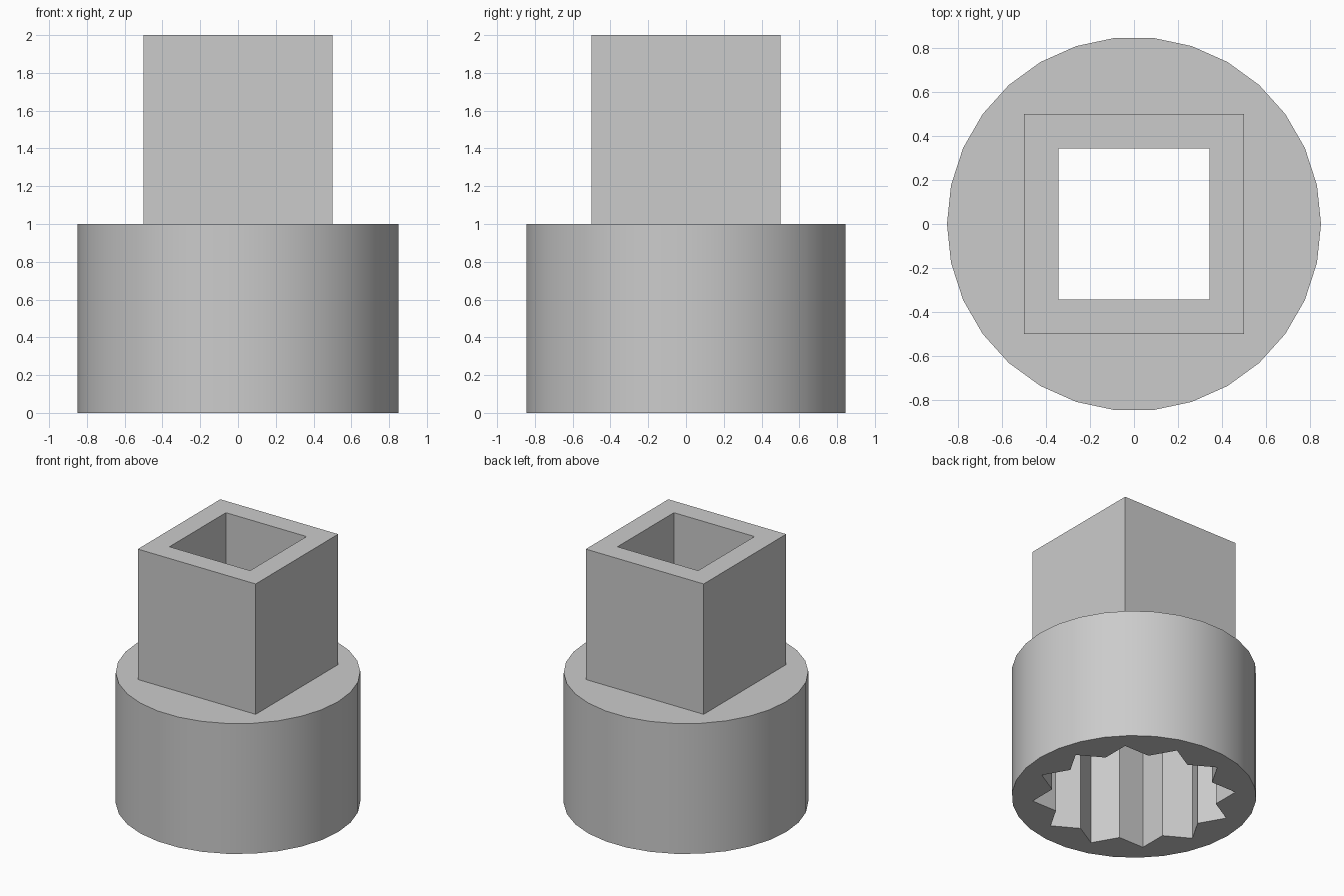
import bpy
import bmesh
from math import sin, cos, pi, radians, sqrt
from mathutils import Vector

default = bpy.data.objects.get("Cube")
if default:
    bpy.data.objects.remove(default, do_unlink=True)

steel = bpy.data.materials.new("grey_steel")
steel.use_nodes = True
GREY = (0.6, 0.6, 0.6, 1)
steel.diffuse_color = GREY
steel.node_tree.nodes["Principled BSDF"].inputs["Base Color"].default_value = GREY

# Main sizes
BODY_R, BODY_H, TOTAL_H = 0.85, 1.0, 2.0
DRIVE_HALF, BORE_HALF = 0.5, 0.342
SOCKET_DEPTH = 0.85
STAR_R = DRIVE_HALF * sqrt(2)            # three overlapped squares
STAR_INNER = DRIVE_HALF / cos(pi / 6)


def circle(z):
    return [(BODY_R * cos(2 * pi * i / 30), BODY_R * sin(2 * pi * i / 30), z) for i in range(30)]


def square(half, z):
    return [(half, half, z), (-half, half, z), (-half, -half, z), (half, -half, z)]


def star(z):
    pts = []
    for i in range(24):
        r = STAR_INNER if i % 2 else STAR_R
        a = radians(15 + 15 * i)
        pts.append((r * cos(a), r * sin(a), z))
    return pts


def skin(name, loops):
    """Join successive loops: walls between matching loops, flat rings between others."""
    bm = bmesh.new()
    rings = []
    for pts in loops:
        verts = [bm.verts.new(p) for p in pts]
        edges = [bm.edges.new((verts[i - 1], verts[i])) for i in range(len(verts))]
        rings.append((verts, edges))
    for (va, ea), (vb, eb) in zip(rings, rings[1:]):
        if len(va) == len(vb):
            for i in range(len(va)):
                bm.faces.new((va[i - 1], va[i], vb[i], vb[i - 1]))
        else:
            bmesh.ops.triangle_fill(bm, use_beauty=True, edges=ea + eb, normal=Vector((0, 0, 1)))
    bmesh.ops.recalc_face_normals(bm, faces=bm.faces[:])
    mesh = bpy.data.meshes.new(name)
    bm.to_mesh(mesh)
    bm.free()
    mesh.materials.append(steel)
    obj = bpy.data.objects.new(name, mesh)
    bpy.context.collection.objects.link(obj)
    bpy.ops.object.select_all(action='DESELECT')
    obj.select_set(True)
    bpy.context.view_layer.objects.active = obj
    bpy.ops.object.shade_smooth_by_angle(angle=radians(25))
    return obj


# Round body with the twelve-point socket underneath
skin("socket_body", [
    square(DRIVE_HALF, BODY_H),
    circle(BODY_H),
    circle(0),
    star(0),
    star(SOCKET_DEPTH),
    square(BORE_HALF, SOCKET_DEPTH),
])

# Square drive with its through bore
skin("square_drive", [
    square(DRIVE_HALF, BODY_H),
    square(DRIVE_HALF, TOTAL_H),
    square(BORE_HALF, TOTAL_H),
    square(BORE_HALF, SOCKET_DEPTH),
])
